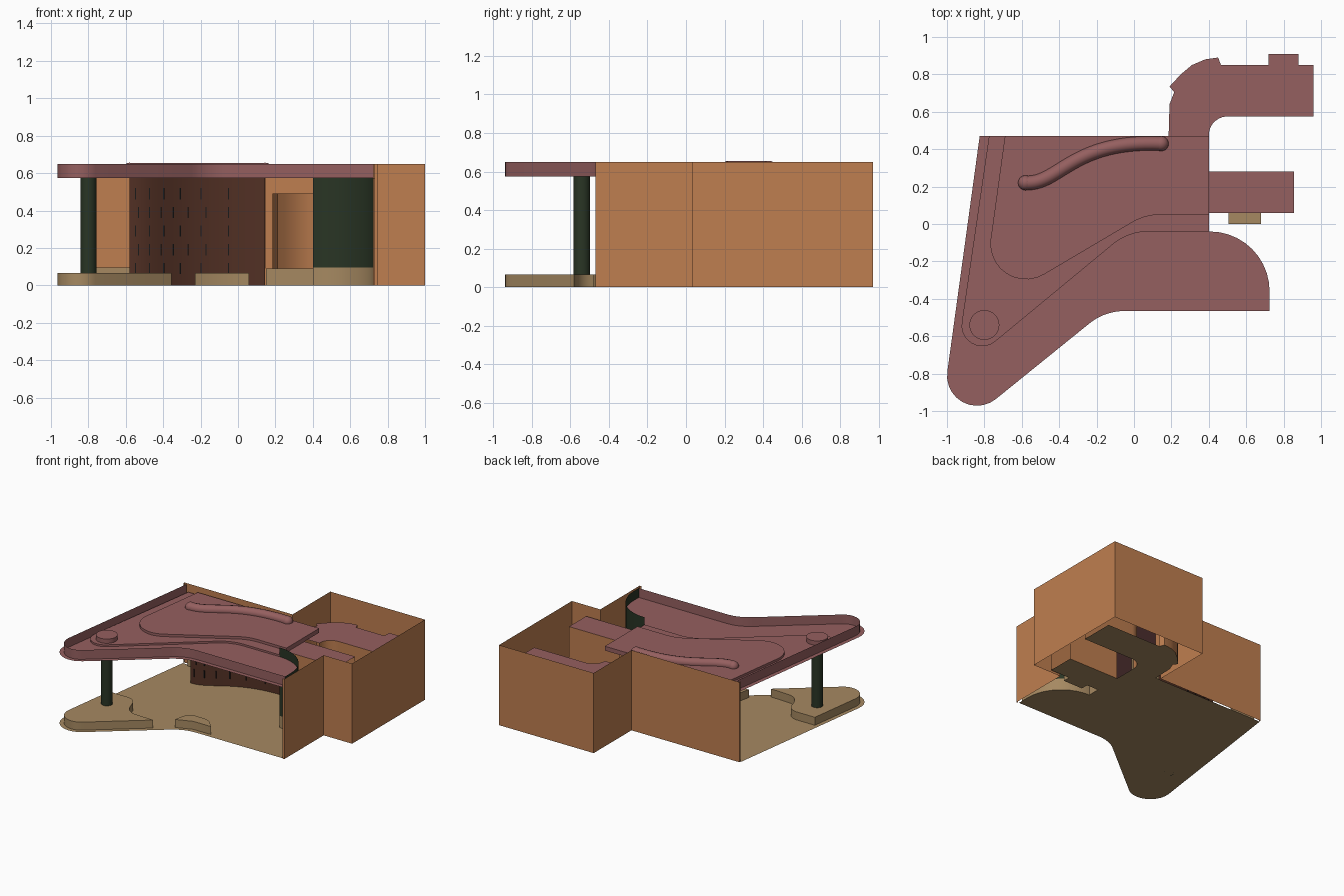
import bpy, bmesh, math
from mathutils import Vector

if "Cube" in bpy.data.objects:
    bpy.data.objects.remove(bpy.data.objects["Cube"])


def material(name, rgb):
    m = bpy.data.materials.new(name)
    m.diffuse_color = (*rgb, 1)
    m.use_nodes = True
    m.node_tree.nodes["Principled BSDF"].inputs["Base Color"].default_value = m.diffuse_color
    return m


ORANGE = material("orange", (0.52, 0.21, 0.08))
ROSE = material("rose", (0.30, 0.115, 0.115))
TAN = material("tan", (0.38, 0.25, 0.12))
GREEN = material("dark_green", (0.022, 0.035, 0.018))
BROWN = material("dark_brown", (0.085, 0.03, 0.018))
BLACK = material("black", (0.01, 0.01, 0.01))


def rounded(points, n=10):
    """Polyline whose (x, y, r) corners are filleted."""
    out = []
    for i, p in enumerate(points):
        c = Vector(p[:2])
        if len(p) < 3:
            out.append(c)
            continue
        a = (Vector(points[i - 1][:2]) - c).normalized()
        b = (Vector(points[(i + 1) % len(points)][:2]) - c).normalized()
        half = a.angle(b) / 2
        mid = c + (a + b).normalized() * p[2] / math.sin(half)
        t = p[2] / math.tan(half)
        s, e = c + a * t - mid, c + b * t - mid
        for k in range(n + 1):
            f = k / n
            v = s * (1 - f) + e * f
            w = math.pi / 2 - half
            v = Vector(s) * math.sin((1 - f) * 2 * w) + Vector(e) * math.sin(f * 2 * w)
            out.append(mid + v.normalized() * p[2])
    return out


def finish(name, bm, mat, smooth=True):
    me = bpy.data.meshes.new(name)
    bm.to_mesh(me)
    bm.free()
    ob = bpy.data.objects.new(name, me)
    bpy.context.collection.objects.link(ob)
    me.materials.append(mat)
    if smooth:
        bpy.context.view_layer.objects.active = ob
        ob.select_set(True)
        bpy.ops.object.shade_smooth_by_angle(angle=math.radians(30))
        ob.select_set(False)
    return ob


def plate(name, points, z0, z1, mat):
    """Flat sheet, or solid slab when z1 > z0."""
    bm = bmesh.new()
    f = bm.faces.new([bm.verts.new((p[0], p[1], z0)) for p in rounded(points)])
    f.normal_update()
    if f.normal.z < 0:
        f.normal_flip()
    if z1 > z0:
        r = bmesh.ops.extrude_face_region(bm, geom=[f])
        vs = [v for v in r["geom"] if isinstance(v, bmesh.types.BMVert)]
        bmesh.ops.translate(bm, verts=vs, vec=(0, 0, z1 - z0))
        bmesh.ops.recalc_face_normals(bm, faces=bm.faces)
    return finish(name, bm, mat)


def wall(name, points, z0, z1, mat):
    """Single-sheet wall following a plan line."""
    bm = bmesh.new()
    cols = [(bm.verts.new((p[0], p[1], z0)), bm.verts.new((p[0], p[1], z1)))
            for p in rounded(points)]
    for (a, b), (c, d) in zip(cols, cols[1:]):
        bm.faces.new((a, c, d, b))
    return finish(name, bm, mat)


def box(name, x0, x1, y0, y1, z0, z1, mat):
    return plate(name, [(x0, y0), (x1, y0), (x1, y1), (x0, y1)], z0, z1, mat)


def cylinder(name, x, y, r, z0, z1, mat):
    pts = [(x + r * math.cos(a * math.pi / 16), y + r * math.sin(a * math.pi / 16))
           for a in range(32)]
    return plate(name, pts, z0, z1, mat)


DECK, TOP, LOW = 0.575, 0.65, 0.49

# Floor and roof sheets share one plan, with a bridge and a bent corridor
main = [(-.825, .47), (-1.053, -1.19, .16), (-.156, -.465, .3), (.725, -.465),
        (.725, -.04, .32), (.40, -.04), (.40, .06), (.855, .06), (.855, .28),
        (.40, .28), (.40, .47)]
corridor = [(.185, .47), (.40, .47), (.40, .575, .1), (.96, .575), (.96, .85),
            (.465, .85), (.45, .89), (.38, .88), (.31, .85), (.25, .80),
            (.19, .735), (.215, .705), (.19, .64)]
plate("floor", main, 0, 0, TAN)
plate("corridor_floor", corridor, 0, 0, TAN)
plate("roof_deck", main, DECK, DECK, ROSE)
plate("corridor_roof", corridor, LOW, LOW, ROSE)

# Roof edge and stepped roof layers
wall("roof_parapet", [(-.79, .47), (-1.007, -1.11, .125), (-.168, -.43, .3),
                      (.725, -.43)], DECK, TOP, ROSE)
plate("lower_roof_step", [(-.775, .47), (-.962, -.81, .11), (-.03, -.04, .3),
                          (.40, -.04), (.40, .47)], DECK, .59, ROSE)
plate("upper_roof_step", [(-.69, .47), (-.82, -.47, .19), (.06, .05, .3),
                          (.40, .05), (.40, .47)], .59, .61, ROSE)
cylinder("column_cap", -.80, -.54, .08, DECK, .625, ROSE)

# Column
cylinder("column", -.80, -.54, .043, 0, DECK, GREEN)

# Outer walls
wall("outer_wall", [(.73, -.47), (.745, -.47), (.745, .035), (1, .035), (1, .97),
                    (.15, .97), (.15, .485), (-.82, .485), (-.82, .47)], 0, TOP, ORANGE)
wall("curved_side_wall", [(.725, -.43), (.725, -.04, .32), (.40, -.04)], .095, TOP, GREEN)

# Inner walls under the corridor and the bridge
wall("corridor_outer_wall", corridor[5:] + [(.185, .47)], 0, LOW, ORANGE)
wall("corridor_inner_wall", corridor[1:4], 0, LOW, ORANGE)
for i, y in enumerate((.06, .28)):
    wall(f"bridge_wall_{i}", [(.40, y), (.855, y)], 0, DECK, ORANGE)
box("corridor_bay", .72, .88, .85, .91, .3, LOW, ROSE)
box("bridge_step", .505, .68, 0, .06, 0, .09, TAN)

# Low curbs on the floor
wall("curved_curb", [(.725, -.43), (.725, -.04, .32), (.40, -.04), (.40, .06)], 0, .095, TAN)
box("back_curb", -.77, -.56, .45, .468, 0, .095, TAN)
box("corridor_curb", .15, .40, .45, .468, 0, .09, TAN)
plate("front_planter", [(-.905, -.36), (-1.007, -1.11, .125), (-.355, -.58),
                        (-.60, -.57, .12), (-.67, -.36, .1)], 0, .065, TAN)
plate("small_planter", [(-.23, -.48), (-.20, -.34, .06), (-.02, -.345, .1), (.06, -.43),
                        (-.10, -.43)], 0, .065, TAN)

# Curved inner screen with a round rail on the roof above it
ctrl = [Vector(p) for p in ((-.58, .22), (-.40, .21), (-.33, .45), (.145, .43))]
path = []
for k in range(33):
    t = k / 32
    path.append(ctrl[0] * (1 - t) ** 3 + ctrl[1] * 3 * t * (1 - t) ** 2
                + ctrl[2] * 3 * t * t * (1 - t) + ctrl[3] * t ** 3)
wall("curved_screen", path, 0, DECK, BROWN)

cu = bpy.data.curves.new("roof_rail", "CURVE")
cu.dimensions = "3D"
cu.bevel_depth, cu.bevel_resolution = .038, 4
sp = cu.splines.new("POLY")
sp.points.add(len(path) - 1)
for pt, p in zip(sp.points, path):
    pt.co = (p.x, p.y, .617, 1)
cu.materials.append(ROSE)
bpy.context.collection.objects.link(bpy.data.objects.new("roof_rail", cu))
for i, p in enumerate((path[0], path[-1])):
    bm = bmesh.new()
    bmesh.ops.create_uvsphere(bm, u_segments=20, v_segments=10, radius=.04)
    bmesh.ops.translate(bm, verts=bm.verts, vec=(p.x, p.y, .616))
    finish(f"rail_end_{i}", bm, ROSE)

# Narrow slits on the screen
for row in range(5):
    for k in range(2 + row % 2, 31, 4 if row % 2 else 5):
        p, z = path[k], .06 + row * .1
        box(f"slit_{row}_{k}", p.x - .003, p.x + .003, p.y - .006, p.y + .006, z, z + .06, BLACK)
